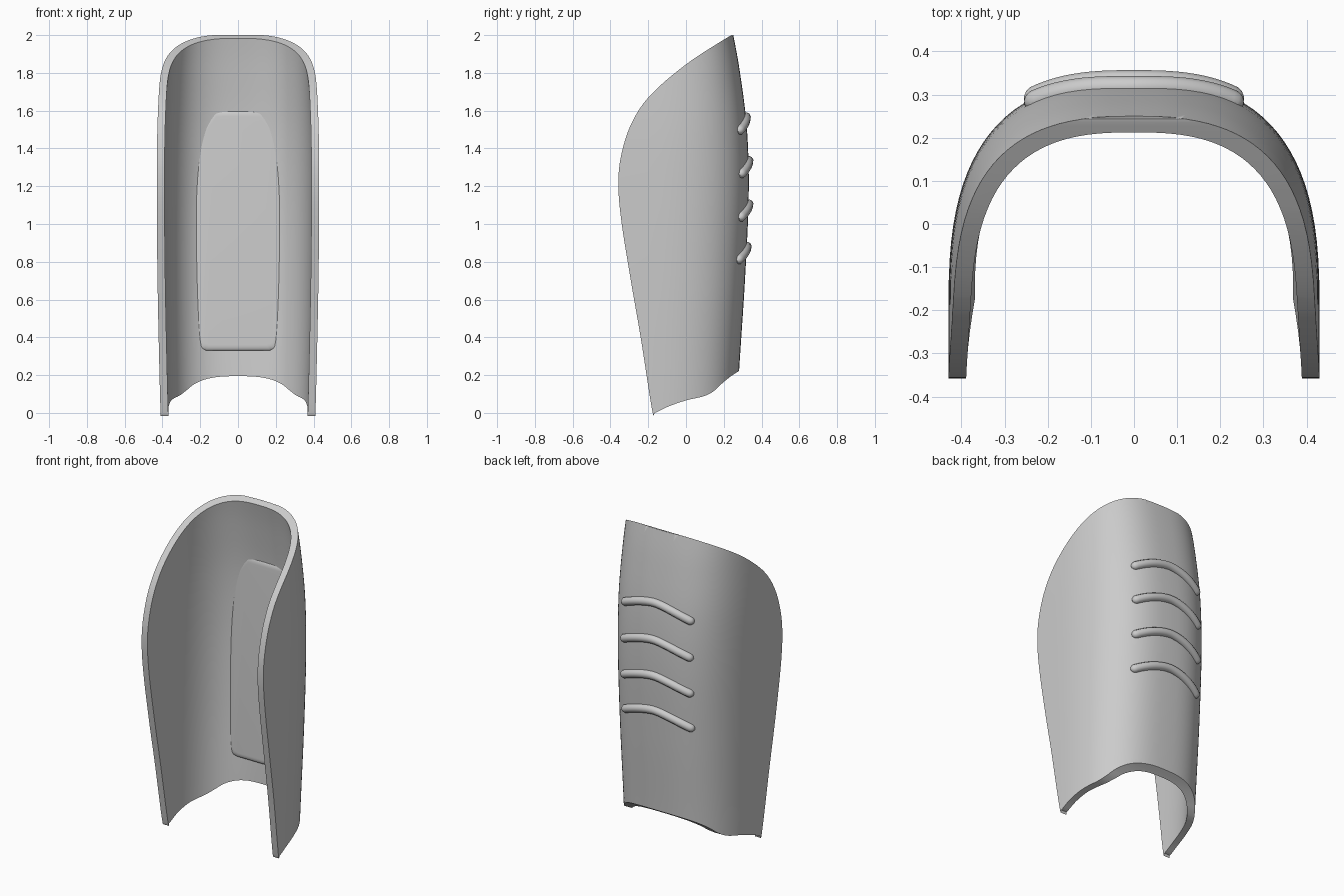
import bpy, bmesh, math
from mathutils import Vector

cube = bpy.data.objects.get("Cube")
if cube:
    bpy.data.objects.remove(cube, do_unlink=True)

grey = bpy.data.materials.new("plain grey")
grey.use_nodes = True
grey.diffuse_color = (0.6, 0.6, 0.6, 1)
grey.node_tree.nodes["Principled BSDF"].inputs["Base Color"].default_value = (0.6, 0.6, 0.6, 1)

THICK = 0.041      # wall thickness
POWER = 2.7        # squareness of the arch
ARM_Y = -0.2       # where the arch becomes straight side walls


def smooth(points, steps=8):
    """Catmull-Rom curve through the points."""
    p = [Vector(q) for q in points]
    p = [2 * p[0] - p[1]] + p + [2 * p[-1] - p[-2]]
    out = []
    for a, b, c, d in zip(p, p[1:], p[2:], p[3:]):
        for i in range(steps):
            t = i / steps
            out.append(0.5 * (2 * b + (c - a) * t + (2 * a - 5 * b + 4 * c - d) * t * t
                              + (3 * b - a - 3 * c + d) * t ** 3))
    return out + [p[-2]]


# Height, back position and half width of the arch
SPINE = smooth([(-0.2, 0.258, 0.405), (0.22, 0.281, 0.416), (0.7, 0.312, 0.426),
                (1.15, 0.332, 0.43), (1.5, 0.323, 0.427), (1.8, 0.286, 0.413),
                (2.0, 0.25, 0.396), (2.2, 0.205, 0.37)])


def arch(z):
    for a, b in zip(SPINE, SPINE[1:]):
        if a[0] <= z <= b[0]:
            return a.lerp(b, (z - a[0]) / (b[0] - a[0]))[1:3]


def back_y(x, z):
    back, width = arch(z)
    return ARM_Y + (back - ARM_Y) * (1 - abs(x / width) ** POWER) ** (1 / POWER)


def section(z, inset, steps=48):
    """Arch outline at one height, from left arm round the back to right arm."""
    back, width = (v - inset for v in arch(z))
    pts = [(width, -0.5, z), (width, -0.35, z)]
    for i in range(steps + 1):
        a = math.pi * i / steps
        c, s = math.cos(a), max(math.sin(a), 0)
        pts.append((math.copysign(width * abs(c) ** (2 / POWER), c),
                    ARM_Y + (back - ARM_Y) * s ** (2 / POWER), z))
    return pts + [(-width, -0.35, z), (-width, -0.5, z)]


def make_object(name, bm):
    bmesh.ops.recalc_face_normals(bm, faces=bm.faces)
    mesh = bpy.data.meshes.new(name)
    bm.to_mesh(mesh)
    bm.free()
    mesh.materials.append(grey)
    obj = bpy.data.objects.new(name, mesh)
    bpy.context.collection.objects.link(obj)
    return obj


def activate(obj):
    bpy.ops.object.select_all(action='DESELECT')
    obj.select_set(True)
    bpy.context.view_layer.objects.active = obj


def soften(obj, angle=35):
    activate(obj)
    bpy.ops.object.shade_smooth_by_angle(angle=math.radians(angle))


def loft(rings):
    """Skin closed rings and cap both ends."""
    bm = bmesh.new()
    loops = [[bm.verts.new(p) for p in ring] for ring in rings]
    n = len(loops[0])
    for lo, hi in zip(loops, loops[1:]):
        for i in range(n):
            j = (i + 1) % n
            bm.faces.new((lo[i], lo[j], hi[j], hi[i]))
    bm.faces.new(loops[0])
    bm.faces.new(loops[-1])
    return bm


# Curved shell, taller than needed so that the edges can be trimmed
rows = [-0.1 + 2.2 * i / 44 for i in range(45)]
shell = make_object("shell", loft([section(z, 0) + section(z, THICK)[::-1] for z in rows]))

# Side outline that trims the top, the wings and the bottom
bottom = smooth([(0.281, 0.222), (0.235, 0.192), (0.19, 0.155), (0.15, 0.118), (0.1, 0.09),
                 (0, 0.066), (-0.09, 0.035), (-0.15, 0.006)], 5)
front = smooth([(-0.165, 0), (-0.18, 0.018), (-0.24, 0.4), (-0.292, 0.7), (-0.34, 1.0),
                (-0.358, 1.2), (-0.344, 1.36), (-0.29, 1.53), (-0.19, 1.68),
                (0, 1.845), (0.215, 1.985), (0.25, 2.0)], 8)
outline = [(0.6, 2.0), (0.6, 0.222)] + [tuple(p) for p in bottom + front]
trim = make_object("trim_cutter", loft([[(x, y, z) for y, z in outline] for x in (-0.7, 0.7)]))
trim.hide_render = True

cut = shell.modifiers.new("trim", 'BOOLEAN')
cut.operation = 'INTERSECT'
cut.solver = 'EXACT'
cut.object = trim
activate(shell)
bpy.ops.object.modifier_apply(modifier=cut.name)
bpy.data.objects.remove(trim, do_unlink=True)
soften(shell)

# Flat inner pad, leaning back and merging into the wall at the top
half = smooth([(0.17, 0.33), (0.215, 0.365), (0.232, 0.6), (0.236, 1.1),
               (0.225, 1.35), (0.2, 1.5), (0.13, 1.6)], 4)
pad_outline = [(p[0], p[1]) for p in half] + [(-p[0], p[1]) for p in reversed(half)]


def pad_ring(depth, shrink):
    ring = []
    for x, z in pad_outline:
        z = 0.95 + (z - 0.95) * (1 - shrink / 0.62)
        ring.append((x * (1 - shrink / 0.23), 0.215 + 0.04 * (z - 0.33) + depth, z))
    return ring


curve = [(0.015 * (1 - math.sin(a)), 0.03 * (1 - math.cos(a)))
         for a in (math.radians(15 * i) for i in range(7))]
pad = make_object("inner_pad", loft([pad_ring(0.03, 0)] + [pad_ring(*c) for c in curve]))
soften(pad, 50)

# Four curved ribs wrapped across the back
RIB_HALF = 0.25
for number, top in enumerate((0.88, 1.105, 1.335, 1.565), 1):
    data = bpy.data.curves.new(f"back_rib_{number}", 'CURVE')
    data.dimensions = '3D'
    data.bevel_depth = 0.026
    data.bevel_resolution = 3
    data.use_fill_caps = True
    line = data.splines.new('POLY')
    steps = 32
    line.points.add(steps)
    for i, point in enumerate(line.points):
        t = math.sin(math.pi * (i / steps - 0.5))
        x = RIB_HALF * t
        z = top - 0.078 * abs(t) ** 1.7
        point.co = (x, back_y(x, z), z, 1)
        end = min(1, (RIB_HALF - abs(x)) / 0.022)
        point.radius = max(0.25, math.sqrt(1 - (1 - end) ** 2))
    data.materials.append(grey)
    rib = bpy.data.objects.new(data.name, data)
    bpy.context.collection.objects.link(rib)
    activate(rib)
    bpy.ops.object.convert(target='MESH')
    soften(bpy.context.object, 50)
